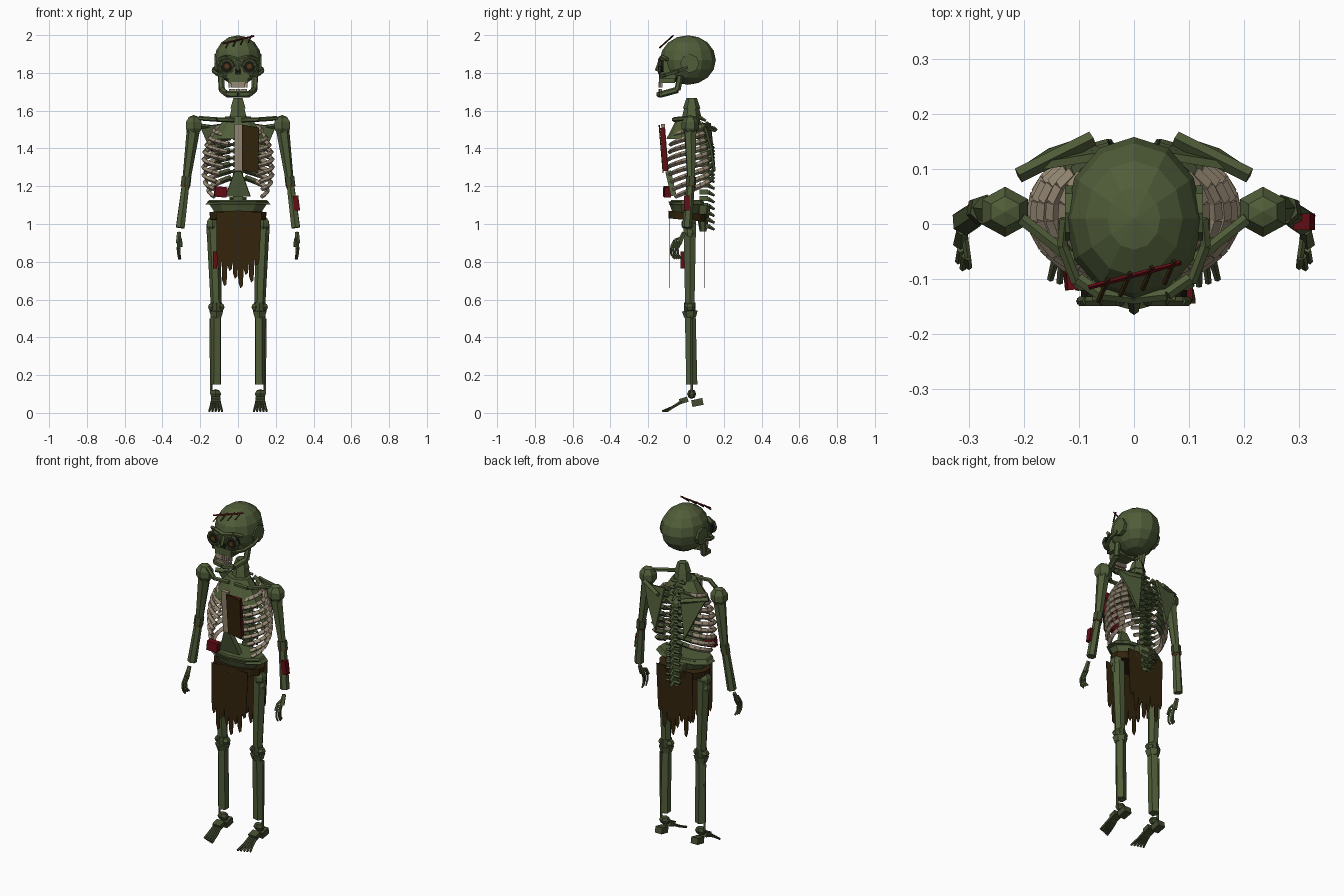
import bpy, bmesh, math
from mathutils import Vector, Matrix, Euler

if "Cube" in bpy.data.objects:
    bpy.data.objects.remove(bpy.data.objects["Cube"])


def material(name, rgb):
    m = bpy.data.materials.new(name)
    m.use_nodes = True
    m.diffuse_color = (*rgb, 1)
    m.node_tree.nodes["Principled BSDF"].inputs["Base Color"].default_value = (*rgb, 1)
    return m


GREEN = material("rotten green", (.08, .109, .041))
DARK = material("dark green", (.055, .072, .03))
BONE = material("old bone", (.31, .25, .175))
BROWN = material("brown cloth", (.033, .018, .004))
RED = material("blood red", (.12, .004, .007))
BLACK = material("socket black", (.01, .009, .005))
RUST = material("rust", (.1, .04, .01))


def finish(name, bm, mat):
    me = bpy.data.meshes.new(name)
    bmesh.ops.recalc_face_normals(bm, faces=bm.faces)
    bm.to_mesh(me)
    bm.free()
    ob = bpy.data.objects.new(name, me)
    me.materials.append(mat)
    bpy.context.collection.objects.link(ob)
    return ob


def add_rod(bm, p, q, r1, r2, n=6):
    p, q = Vector(p), Vector(q)
    m = Matrix.Translation((p + q) / 2) @ (q - p).to_track_quat('Z', 'Y').to_matrix().to_4x4()
    bmesh.ops.create_cone(bm, cap_ends=True, segments=n, radius1=r1, radius2=r2,
                          depth=(q - p).length, matrix=m)


def path(name, pts, r, mat, n=6, end=None):
    """Chain of tapered segments through the points."""
    bm = bmesh.new()
    end = r if end is None else end
    k = len(pts) - 1
    for i in range(k):
        add_rod(bm, pts[i], pts[i + 1], r + (end - r) * i / k, r + (end - r) * (i + 1) / k, n)
    return finish(name, bm, mat)


def block(name, loc, size, mat, rot=(0, 0, 0)):
    bm = bmesh.new()
    m = Matrix.LocRotScale(Vector(loc), Euler(rot), Vector(size))
    bmesh.ops.create_cube(bm, size=1, matrix=m)
    return finish(name, bm, mat)


def ball(name, loc, scale, mat, u=8, v=5):
    bm = bmesh.new()
    m = Matrix.LocRotScale(Vector(loc), None, Vector(scale))
    bmesh.ops.create_uvsphere(bm, u_segments=u, v_segments=v, radius=1, matrix=m)
    return finish(name, bm, mat)


def bowl(name, loc, r1, r2, h, depth, mat, n=12, tilt=0):
    """Tapered drum squashed front to back."""
    bm = bmesh.new()
    m = Matrix.LocRotScale(Vector(loc), Euler((tilt, 0, 0)), Vector((1, depth, 1)))
    bmesh.ops.create_cone(bm, cap_ends=True, segments=n, radius1=r1, radius2=r2, depth=h, matrix=m)
    return finish(name, bm, mat)


def sheet(name, pts, thick, mat):
    bm = bmesh.new()
    bm.faces.new([bm.verts.new(p) for p in pts])
    ob = finish(name, bm, mat)
    mod = ob.modifiers.new("thickness", 'SOLIDIFY')
    mod.thickness, mod.offset = thick, 0
    return ob


# Skull and face
ball("cranium", (0, .01, 1.868), (.125, .148, .131), GREEN, 12, 8)
block("face", (0, -.095, 1.825), (.15, .085, .11), GREEN)
block("upper_jaw", (0, -.1, 1.768), (.105, .085, .045), GREEN)
block("nose_hole", (0, -.139, 1.8), (.03, .006, .04), BLACK)
path("nose_bridge", [(0, -.13, 1.87), (0, -.157, 1.81)], .014, GREEN, 5, .009)
path("brow", [(-.1, -.1, 1.872), (-.06, -.128, 1.885), (0, -.135, 1.87),
              (.06, -.128, 1.885), (.1, -.1, 1.872)], .011, GREEN, 5)
for z, w, h in ((1.737, .092, .03), (1.708, .085, .014)):
    for i in range(8):
        x = w * (i / 7 - .5)
        block("tooth", (x, -.14 + 4 * x * x, z), (.011, .014, h), BONE)

# Neck, sewn scalp wound
bowl("neck_lower", (0, .03, 1.585), .055, .038, .07, 1, GREEN, 6)
bowl("neck_upper", (0, .03, 1.64), .046, .028, .055, 1, GREEN, 6)


def scalp(x, y):
    return x, y, 1.946 + .9 * (y + .125)


path("scalp_cut", [scalp(-.082, -.115), scalp(.085, -.07)], .0045, RED, 4)
for x in (-.055, -.015, .025, .065):
    y = -.1 + .27 * x
    path("stitch", [scalp(x - .01, y - .026), scalp(x + .008, y + .016)], .0045, BROWN, 4)

# Spine with rear spikes
for i in range(17):
    z = .99 + .036 * i
    y = .095 - .05 * max(0, (z - 1.42) / .16)
    block("vertebra", (0, y, z), (.052, .045, .026), GREEN)
    path("spine_spike", [(0, y + .02, z), (0, y + .056, z - .02)], .012, GREEN, 4, .006)
    path("spine_wings", [(-.045, y + .025, z), (.045, y + .025, z)], .008, GREEN, 4)

# Chest flesh, breastbone and torn patch
bowl("upper_chest", (0, .01, 1.51), .15, .07, .12, .76, GREEN, 10)
sheet("belly_flesh", [(-.065, -.065, 1.15), (.065, -.065, 1.15), (.018, -.095, 1.28),
                      (-.018, -.095, 1.28)], .03, GREEN)
block("breastbone", (.003, -.112, 1.405), (.045, .02, .25), BONE, (.08, 0, 0))
block("chest_wound", (.066, -.116, 1.395), (.08, .024, .23), RED, (.08, 0, 0))
sheet("chest_patch", [(.022, -.122, 1.285), (.108, -.121, 1.27), (.112, -.141, 1.51),
                      (.022, -.142, 1.525)], .006, BROWN)
block("belly_wound", (-.092, -.1, 1.17), (.065, .035, .055), RED, (0, .1, .1))

# Hips, belt and ragged cloth
bowl("pelvis", (0, 0, 1.08), .115, .17, .08, .55, GREEN, 10)
bowl("pelvis_rim", (0, .005, 1.115), .183, .16, .026, .52, GREEN, 10)
bowl("sacrum", (0, .09, 1.03), .03, .07, .14, .6, GREEN, 6)
bowl("belt", (0, .01, 1.04), .15, .155, .04, .68, BROWN, 14, -.1)
STRIPS = (.76, .67, .75, .71, .66, .73, .69, .78)
NOTCHES = (.8, .76, .82, .77, .72, .8, .76, .82)
for name, y in (("front_cloth", -.085), ("back_cloth", .1)):
    pts = [(.125, y, 1.06), (-.115, y, 1.06)]
    for i, low in enumerate(STRIPS):
        x = -.112 + .0285 * i
        pts += [(x, y, low + .03), (x + .01, y, low), (x + .023, y, low + .012),
                (x + .026, y, NOTCHES[i])]
    sheet(name, pts, .003, BROWN)

# Ribs, fleshy at the back and bare from the side to the front
WIDTHS = (.125, .148, .165, .176, .181, .182, .18, .173, .155)
for s in (1, -1):
    for i, w in enumerate(WIDTHS):
        t = i / 8
        stop = -70 + 34 * max(0, t - .4) / .6
        pts = []
        for k in range(10):
            f = k / 9
            a = math.radians(76 + (stop - 76) * f)
            pts.append((s * w * math.cos(a), .018 + (.1 + .026 * min(1, 2 * t)) * math.sin(a),
                        1.53 - .285 * t - (.07 + .03 * t) * f))
        path("rib_root", pts[:3], .015, DARK, 4)
        path("rib", pts[2:], .015, BONE, 4, .012)

# Paired parts
for s in (1, -1):
    def P(x, y, z):
        return (s * x, y, z)

    # eyes, cheeks, jaw
    ring = [P(.06 + .037 * math.cos(i * math.pi / 4), -.14, 1.835 + .037 * math.sin(i * math.pi / 4))
            for i in range(9)]
    path("eye_rim", ring, .009, DARK, 5)
    path("eye_socket", [P(.06, -.12, 1.835), P(.06, -.144, 1.835)], .036, BLACK, 8)
    path("eye", [P(.06, -.14, 1.835), P(.06, -.149, 1.835)], .014, RUST, 6)
    path("cheekbone", [P(.06, -.135, 1.782), P(.105, -.105, 1.79), P(.13, -.04, 1.81),
                       P(.125, .01, 1.825)], .01, GREEN, 5)
    path("temple", [P(.1, .02, 1.85), P(.125, .02, 1.85)], .05, GREEN, 8)
    path("jaw", [P(.09, -.03, 1.785), P(.086, -.045, 1.71), P(.06, -.125, 1.688),
                 P(0, -.142, 1.686)], .017, GREEN, 6)

    # shoulder girdle
    path("collarbone", [P(.02, -.055, 1.55), P(.11, -.065, 1.553), P(.205, .01, 1.56)], .012, GREEN)
    sheet("shoulder_blade", [P(.05, .125, 1.535), P(.2, .1, 1.515), P(.155, .13, 1.41),
                             P(.095, .15, 1.28)], .014, GREEN)
    path("blade_ridge", [P(.075, .155, 1.5), P(.21, .088, 1.52)], .014, GREEN, 4)
    ball("shoulder", P(.234, .022, 1.522), (.051, .048, .055), GREEN, 6, 5)

    # arm
    path("upper_arm", [P(.235, .022, 1.51), P(.272, .027, 1.24)], .036, GREEN, 6, .022)
    path("elbow", [P(.272, .027, 1.25), P(.278, .025, 1.205)], .027, DARK, 6)
    path("elbow_band", [P(.278, .025, 1.205), P(.281, .024, 1.195)], .026, RUST, 6)
    path("forearm", [P(.276, .025, 1.22), P(.306, .005, .98)], .022, GREEN, 6, .026)

    # hand
    path("palm", [P(.312, -.01, .955), P(.314, -.035, .9)], .011, GREEN, 5, .015)
    for i in range(4):
        y, x = -.022 - .012 * i, .307 + .004 * (i % 3)
        path("finger", [P(x, y, .91), P(x + .004, y - .022, .87), P(x + .002, y - .02, .838),
                        P(x - .002, y - .002, .815)], .0065, GREEN, 5, .005)
    path("thumb", [P(.308, -.02, .93), P(.302, -.06, .915), P(.3, -.078, .88)], .0065, GREEN, 5)

    # leg
    ball("hip_joint", P(.135, .015, 1.0), (.036, .04, .04), GREEN, 6, 5)
    ball("hip_knob", P(.15, .02, .955), (.02, .028, .03), GREEN, 6, 4)
    path("thigh", [P(.13, .02, 1.0), P(.116, .02, .58)], .038, GREEN, 6, .029)
    for x in (.092, .138):
        ball("knee_knob", P(x, .02, .56), (.024, .028, .022), GREEN, 6, 4)
    path("knee", [P(.115, .02, .585), P(.115, .02, .53)], .03, DARK, 8)
    path("shin_head", [P(.115, .02, .54), P(.115, .022, .505)], .042, GREEN, 6, .031)
    path("shin", [P(.115, .022, .52), P(.117, .03, .15)], .03, GREEN, 5, .031)
    path("thin_shin_bone", [P(.146, .03, .5), P(.142, .03, .1)], .007, GREEN, 5)

    # foot
    ball("ankle", P(.118, .03, .1), (.034, .024, .026), DARK, 6, 4)
    block("heel", P(.118, .06, .055), (.045, .06, .036), DARK, (.2, 0, 0))
    block("instep", P(.118, -.012, .066), (.05, .045, .028), DARK, (.3, 0, 0))
    for i in range(5):
        o = i - 2
        path("toe", [P(.118 + .009 * o, -.02, .06), P(.118 + .013 * o, -.07, .03),
                     P(.118 + .017 * o, -.125 + .006 * i, .008)], .009, DARK, 5, .006)

# Wounds on the limbs
block("arm_wound", (.309, .004, 1.11), (.03, .03, .08), RED, (0, -.12, 0))
block("thigh_wound", (-.122, -.014, .81), (.02, .028, .09), RED)
